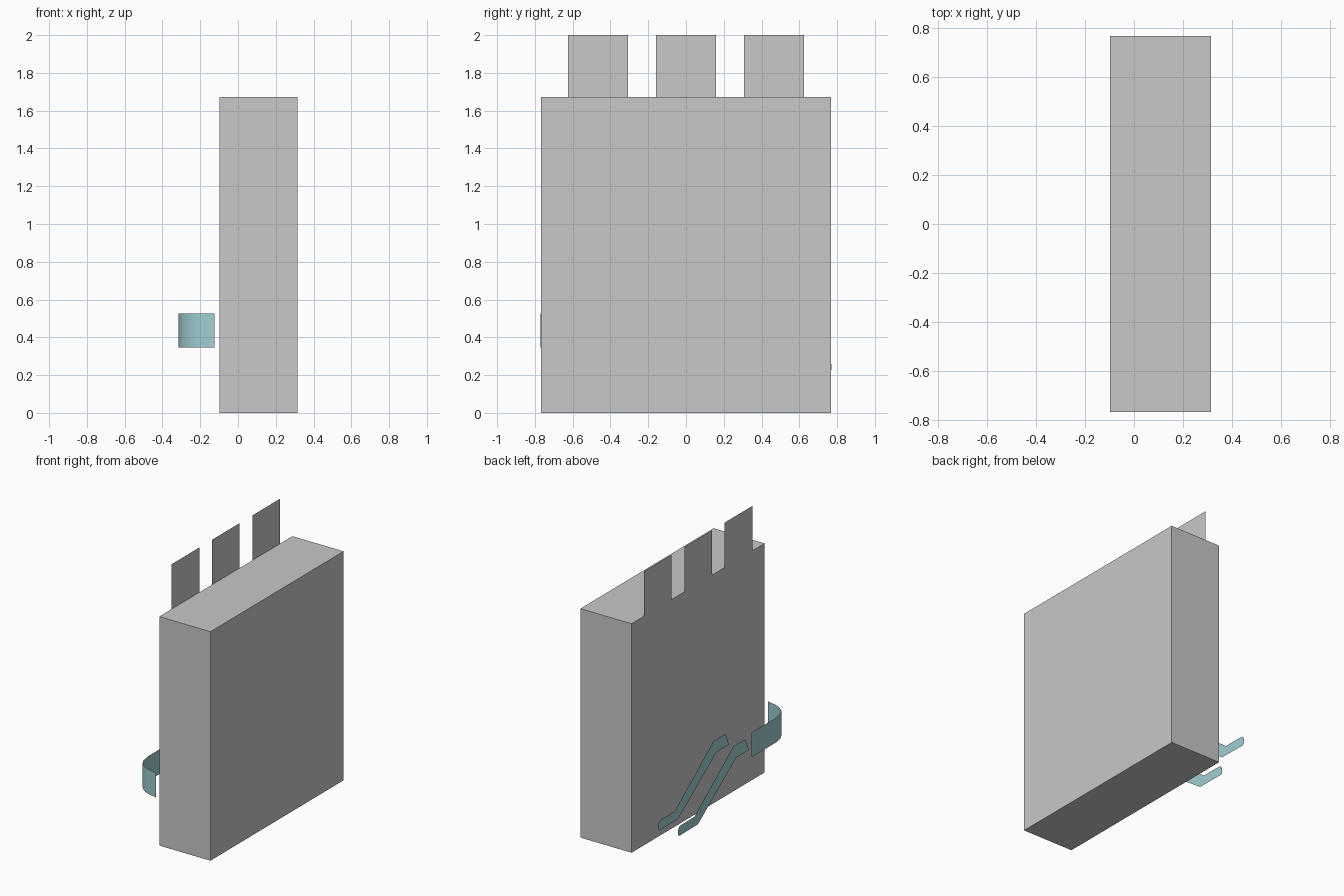
import bpy, bmesh

if "Cube" in bpy.data.objects:
    bpy.data.objects.remove(bpy.data.objects["Cube"])

def material(name, rgb):
    m = bpy.data.materials.new(name)
    m.diffuse_color = (*rgb, 1)
    m.use_nodes = True
    m.node_tree.nodes["Principled BSDF"].inputs["Base Color"].default_value = m.diffuse_color
    return m

GREY = material("light_grey", (0.58, 0.58, 0.58))
TEAL = material("pale_teal", (0.35, 0.61, 0.63))

def finish(name, bm, mat):
    me = bpy.data.meshes.new(name)
    bm.to_mesh(me)
    bm.free()
    me.materials.append(mat)
    ob = bpy.data.objects.new(name, me)
    bpy.context.collection.objects.link(ob)
    return ob

def plate(name, x, outline, mat):
    """Flat sheet in the plane x, from (y, z) points, facing -x."""
    bm = bmesh.new()
    f = bm.faces.new([bm.verts.new((x, y, z)) for y, z in outline])
    f.normal_update()
    if f.normal.x > 0:
        f.normal_flip()
    return finish(name, bm, mat)

# Main slab
X0, X1, Y, H = -0.098, 0.315, 0.768, 1.672
bm = bmesh.new()
bmesh.ops.create_cube(bm, size=1)
for v in bm.verts:
    v.co = (X1 if v.co.x > 0 else X0, Y if v.co.y > 0 else -Y, H if v.co.z > 0 else 0)
finish("slab", bm, GREY)

# Three thin tabs rising from the left face
for i in range(3):
    c = (i - 1) * 0.466
    plate(f"top_tab_{i + 1}", X0,
          [(c - 0.159, H), (c + 0.159, H), (c + 0.159, 2), (c - 0.159, 2)], GREY)

# Two stepped ribbons standing off the left face, the second shifted copy
XR = -0.315
ribbon = [(0.77, 0.228), (0.757, 0.216), (0.54, 0.219), (0.097, 0.537), (-0.046, 0.537),
          (-0.006, 0.63), (0.132, 0.63), (0.58, 0.289), (0.75, 0.287), (0.765, 0.272), (0.77, 0.255)]
for i in range(2):
    plate(f"stepped_ribbon_{i + 1}", XR,
          [(y - 0.228 * i, z - 0.127 * i) for y, z in ribbon], TEAL)

# Curved ribbon wrapping towards the front
path = [(XR, -0.304), (XR, -0.59), (-0.302, -0.66), (-0.285, -0.692), (-0.262, -0.717),
        (-0.232, -0.738), (-0.2, -0.752), (-0.125, -0.77)]
bm = bmesh.new()
cols = [(bm.verts.new((x, y, 0.345)), bm.verts.new((x, y, 0.525))) for x, y in path]
for a, b in zip(cols, cols[1:]):
    bm.faces.new((a[0], b[0], b[1], a[1]))
band = finish("curved_ribbon", bm, TEAL)
for p in band.data.polygons:
    p.use_smooth = True
